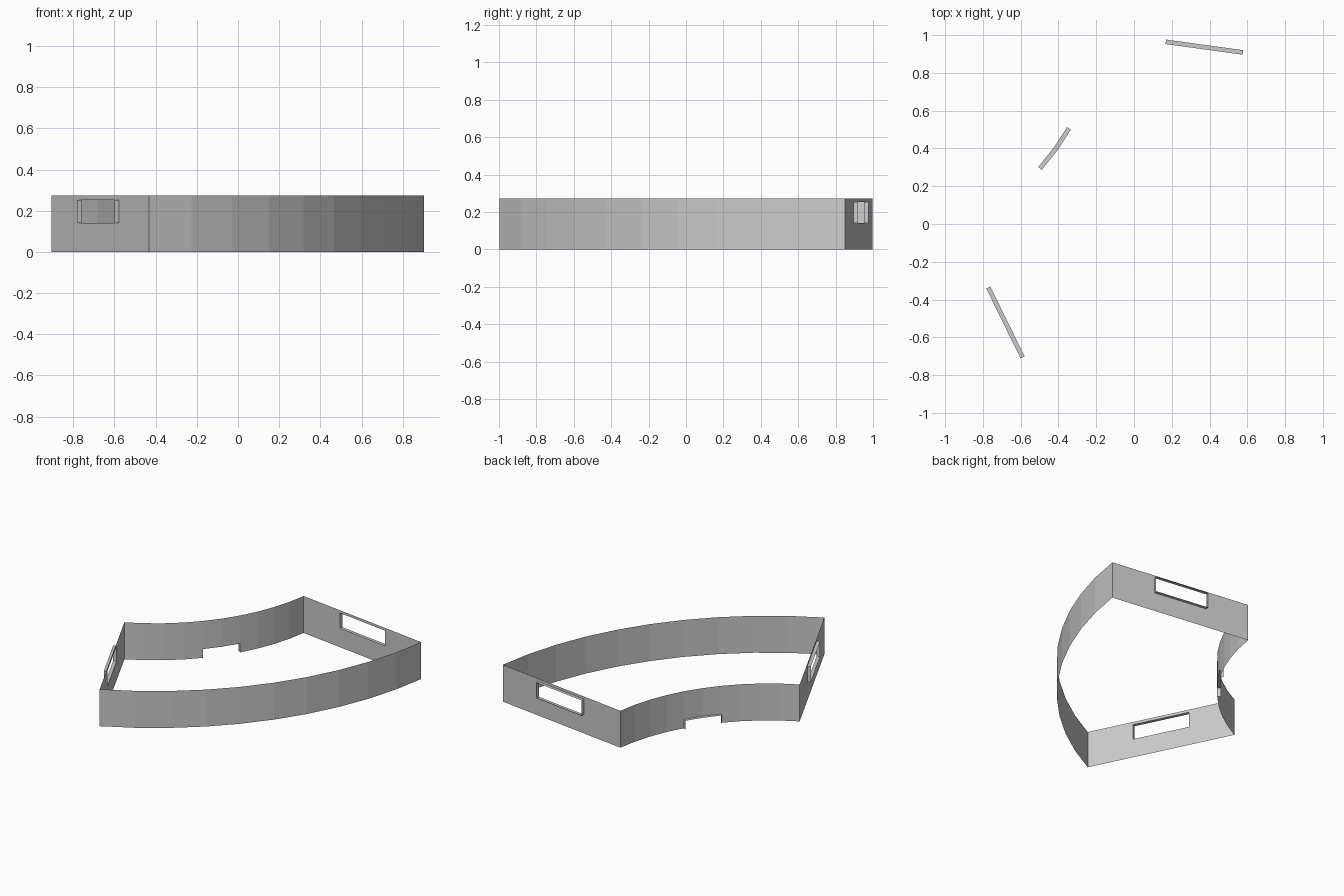
import bpy, bmesh
from math import radians, cos, sin
from mathutils import Vector

cube = bpy.data.objects.get("Cube")
if cube:
    bpy.data.objects.remove(cube, do_unlink=True)

CENTRE = Vector((-1.504, 1.183, 0))
R_OUT, R_IN, HEIGHT = 2.43, 1.355, 0.273
START, END, STEPS = radians(-63.85), radians(-7.85), 10
LINING = 0.024          # depth of the returns around each opening
SLOT_HALF = 0.206

grey = bpy.data.materials.new("light_grey")
grey.use_nodes = True
colour = (0.6, 0.6, 0.6, 1)
grey.diffuse_color = colour
grey.node_tree.nodes["Principled BSDF"].inputs["Base Color"].default_value = colour


def radial(angle):
    return Vector((cos(angle), sin(angle), 0))


def panel(name, path, outward, levels, holes=()):
    """Thin wall along path; hole cells are left open and lined outwards."""
    bm = bmesh.new()

    def vert(i, k, depth=0.0):
        return path[i] + outward[i] * depth + Vector((0, 0, levels[k]))

    def quad(*corners):
        bm.faces.new([bm.verts.new(c) for c in corners])

    cells = {(i, k) for i in range(len(path) - 1) for k in range(len(levels) - 1)}
    solid = cells - set(holes)
    for i, k in sorted(solid):
        quad(vert(i, k), vert(i + 1, k), vert(i + 1, k + 1), vert(i, k + 1))

    # Returns only where an opening borders solid wall
    for i, k in holes:
        sides = {(i - 1, k): ((i, k), (i, k + 1)),
                 (i + 1, k): ((i + 1, k + 1), (i + 1, k)),
                 (i, k - 1): ((i + 1, k), (i, k)),
                 (i, k + 1): ((i, k + 1), (i + 1, k + 1))}
        for neighbour, (a, b) in sides.items():
            if neighbour in solid:
                quad(vert(*a), vert(*b), vert(*b, LINING), vert(*a, LINING))

    bmesh.ops.remove_doubles(bm, verts=bm.verts, dist=0.0001)
    mesh = bpy.data.meshes.new(name)
    bm.to_mesh(mesh)
    bm.free()
    mesh.materials.append(grey)
    obj = bpy.data.objects.new(name, mesh)
    bpy.context.collection.objects.link(obj)


# Curved walls; the inner one has a low notch two facets wide
rays = [radial(START + (END - START) * i / STEPS) for i in range(STEPS + 1)]
panel("outer_curved_wall", [CENTRE + r * R_OUT for r in rays], rays, [0, HEIGHT])
rays.reverse()
panel("inner_curved_wall", [CENTRE + r * R_IN for r in rays], [-r for r in rays],
      [0, 0.065, HEIGHT], [(4, 0), (5, 0)])

# Straight end walls, each with a rectangular grip slot
mid = (R_IN + R_OUT) / 2
stops = [R_IN, mid - SLOT_HALF, mid + SLOT_HALF, R_OUT]
for name, angle, turn in (("front_end_wall", START, -1), ("back_end_wall", END, 1)):
    ray = radial(angle)
    normal = Vector((-ray.y, ray.x, 0)) * turn
    path = [CENTRE + ray * s for s in (stops if turn < 0 else stops[::-1])]
    panel(name, path, [normal] * 4, [0, 0.14, 0.253, HEIGHT], [(1, 1)])
